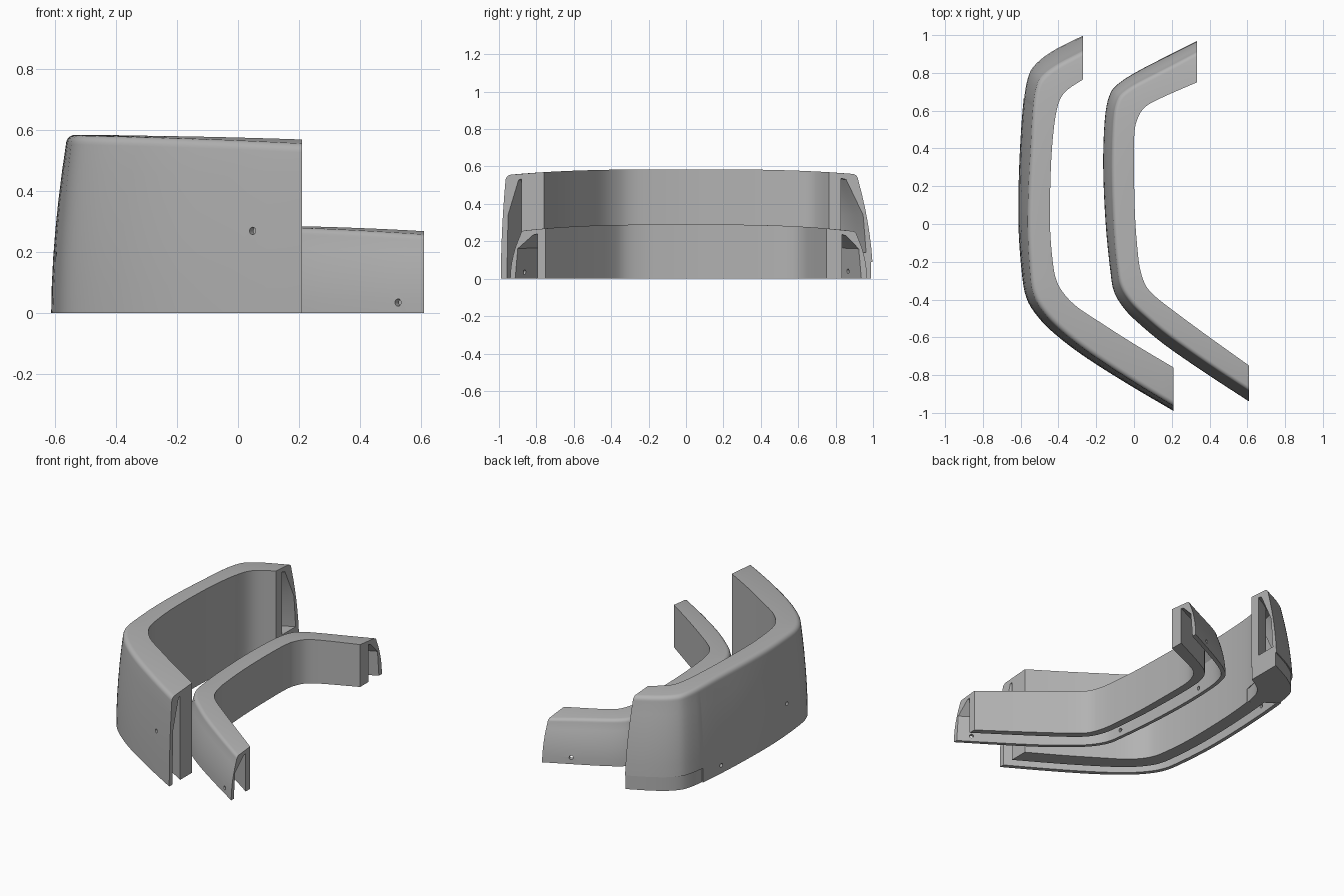
import bpy, bmesh, math
from mathutils import Vector

default_cube = bpy.data.objects.get("Cube")
if default_cube:
    bpy.data.objects.remove(default_cube, do_unlink=True)

# One plain grey for everything
grey = bpy.data.materials.new("plain_grey")
grey.use_nodes = True
colour = (0.45, 0.45, 0.45, 1)
grey.diffuse_color = colour
grey.node_tree.nodes["Principled BSDF"].inputs["Base Color"].default_value = colour


def sample(path, u):
    """Point on a smooth curve through the path, u counted in control points."""
    last = len(path) - 1
    i = min(int(u), last - 1)
    f = u - i
    p = [Vector(path[min(max(k, 0), last)]) for k in range(i - 1, i + 3)]
    if i == 0:
        p[0] = 2 * p[1] - p[2]
    if i == last - 1:
        p[3] = 2 * p[2] - p[1]
    return 0.5 * (2 * p[1] + (p[2] - p[0]) * f
                  + (2 * p[0] - 5 * p[1] + 4 * p[2] - p[3]) * f ** 2
                  + (3 * p[1] - p[0] - 3 * p[2] + p[3]) * f ** 3)


def blend(values, u, last):
    """Front, middle and rear value blended along the path."""
    front, middle, rear = values
    k = 2 * u / last
    return front + (middle - front) * k if k < 1 else middle + (rear - middle) * (k - 1)


def loft(name, rings):
    """Closed tube through equal rings, capped at both ends."""
    bm = bmesh.new()
    loops = [[bm.verts.new(p) for p in ring] for ring in rings]
    n = len(loops[0])
    for a, b in zip(loops, loops[1:]):
        for k in range(n):
            bm.faces.new((a[k], a[(k + 1) % n], b[(k + 1) % n], b[k]))
    bm.faces.new(loops[0])
    bm.faces.new(loops[-1][::-1])
    bmesh.ops.recalc_face_normals(bm, faces=bm.faces)
    mesh = bpy.data.meshes.new(name)
    bm.to_mesh(mesh)
    bm.free()
    mesh.materials.append(grey)
    obj = bpy.data.objects.new(name, mesh)
    bpy.context.collection.objects.link(obj)
    return obj


def activate(obj):
    bpy.ops.object.select_all(action='DESELECT')
    obj.select_set(True)
    bpy.context.view_layer.objects.active = obj


def section(shape, u):
    """Hollow channel section: leaning outer wall, rounded shoulder, top, inner wall."""
    outer, inner = sample(shape["outer"], u), sample(shape["inner"], u)
    last = len(shape["outer"]) - 1
    across = inner - outer
    w = across.length
    lean = blend(shape["lean"], u, last)
    r = shape["radius"]
    raised = u > shape["step"]
    z0 = 0.09 if raised else 0
    wall = w * (shape["rear_wall"] if raised else blend(shape["wall"], u, last))
    thick = 0.14 * w
    slot = w - wall - thick
    h = shape["height"]
    pts = []
    for k in range(7):
        z = z0 + (h - r - z0) * k / 6
        pts.append((lean * (z / (h - r)) ** 1.8, z))
    for k in range(1, 6):
        a = math.radians(18 * k)
        pts.append((lean + r * (1 - math.cos(a)), h - r + r * math.sin(a)))
    pts += [(w, h), (w, z0), (w - wall, z0), (w - wall, h - 0.03),
            (w - wall - 0.2 * slot, h - 0.035),
            (thick + 0.25 * lean, 0.6 * h), (thick, z0)]
    ring = []
    for d, z in pts:
        p = outer + across * (d / w)
        drop = shape["drop"] * abs(p.y) ** 3
        ring.append((p.x, p.y, z - drop * (z / h) ** 2))
    return ring


def drill(obj, shape, holes):
    """Round bolt holes through the outer wall only."""
    bm = bmesh.new()
    for u, z in holes:
        p = sample(shape["outer"], u)
        along = sample(shape["outer"], u + 0.05) - sample(shape["outer"], u - 0.05)
        normal = Vector((along.y, -along.x, 0)).normalized()
        m = normal.to_track_quat('Z', 'Y').to_matrix().to_4x4()
        m.translation = (p.x, p.y, z)
        bmesh.ops.create_cone(bm, cap_ends=True, segments=16, radius1=0.012,
                              radius2=0.012, depth=0.09, matrix=m)
    mesh = bpy.data.meshes.new("hole_cutter")
    bm.to_mesh(mesh)
    bm.free()
    cutter = bpy.data.objects.new("hole_cutter", mesh)
    bpy.context.collection.objects.link(cutter)
    cutter.hide_render = True
    mod = obj.modifiers.new("holes", 'BOOLEAN')
    mod.operation = 'DIFFERENCE'
    mod.solver = 'EXACT'
    mod.object = cutter
    activate(obj)
    bpy.ops.object.modifier_apply(modifier=mod.name)
    bpy.data.objects.remove(cutter, do_unlink=True)


def build_flare(name, shape, holes):
    last = len(shape["outer"]) - 1
    stations = [k / 4 for k in range(4 * last + 1)]
    step = shape["step"]
    if step < last:
        stations = sorted(stations + [step, step + 0.002])
    obj = loft(name, [section(shape, u) for u in stations])
    drill(obj, shape, holes)
    activate(obj)
    bpy.ops.object.shade_smooth_by_angle(angle=math.radians(30))
    return obj


# Tall flare: rim outlines from the front end to the rear end
tall = {
    "outer": [(.21, -.99), (-.02, -.855), (-.25, -.71), (-.41, -.59), (-.51, -.49),
              (-.57, -.39), (-.595, -.25), (-.612, 0), (-.608, .3), (-.59, .6),
              (-.565, .77), (-.52, .85), (-.42, .925), (-.27, 1)],
    "inner": [(.21, -.76), (0, -.635), (-.18, -.52), (-.3, -.44), (-.37, -.37),
              (-.41, -.3), (-.43, -.2), (-.445, 0), (-.44, .3), (-.425, .5),
              (-.405, .62), (-.38, .68), (-.34, .72), (-.27, .765)],
    "lean": (.025, .045, .08), "wall": (.52, .5, .5), "rear_wall": .27,
    "radius": .03, "height": .585, "drop": .035, "step": 9.3,
}
build_flare("tall_flare", tall, [(.72, .27), (6.4, .19), (8.63, .05)])

# Low flare
low = {
    "outer": [(.61, -.94), (.38, -.79), (.17, -.645), (.03, -.53), (-.05, -.45),
              (-.105, -.36), (-.125, -.25), (-.15, 0), (-.163, .3), (-.155, .55),
              (-.13, .68), (-.08, .745), (.05, .825), (.333, .968)],
    "inner": [(.61, -.75), (.4, -.6), (.23, -.475), (.12, -.39), (.065, -.33),
              (.035, -.25), (.02, -.15), (.005, .05), (0, .3), (.002, .48),
              (.02, .56), (.06, .62), (.15, .67), (.333, .75)],
    "lean": (.055, .04, .055), "wall": (.23, .3, .38), "rear_wall": .38,
    "radius": .025, "height": .29, "drop": .05, "step": 99,
}
build_flare("low_flare", low, [(.37, .035), (6, .04), (8.5, .04), (12.5, .04)])

# Closed block under the rear corner of the tall flare, set in slightly
rings = []
for k in range(17):
    u = tall["step"] + 0.01 + (13 - tall["step"] - 0.01) * k / 16
    o, i = sample(tall["outer"], u), sample(tall["inner"], u)
    inset = (i - o).normalized() * 0.01
    a, b = o + inset, i - inset * 0.5
    rings.append([(a.x, a.y, 0), (b.x, b.y, 0), (b.x, b.y, .14), (a.x, a.y, .14)])
block = loft("rear_corner_block", rings)
activate(block)
bpy.ops.object.shade_smooth_by_angle(angle=math.radians(30))
